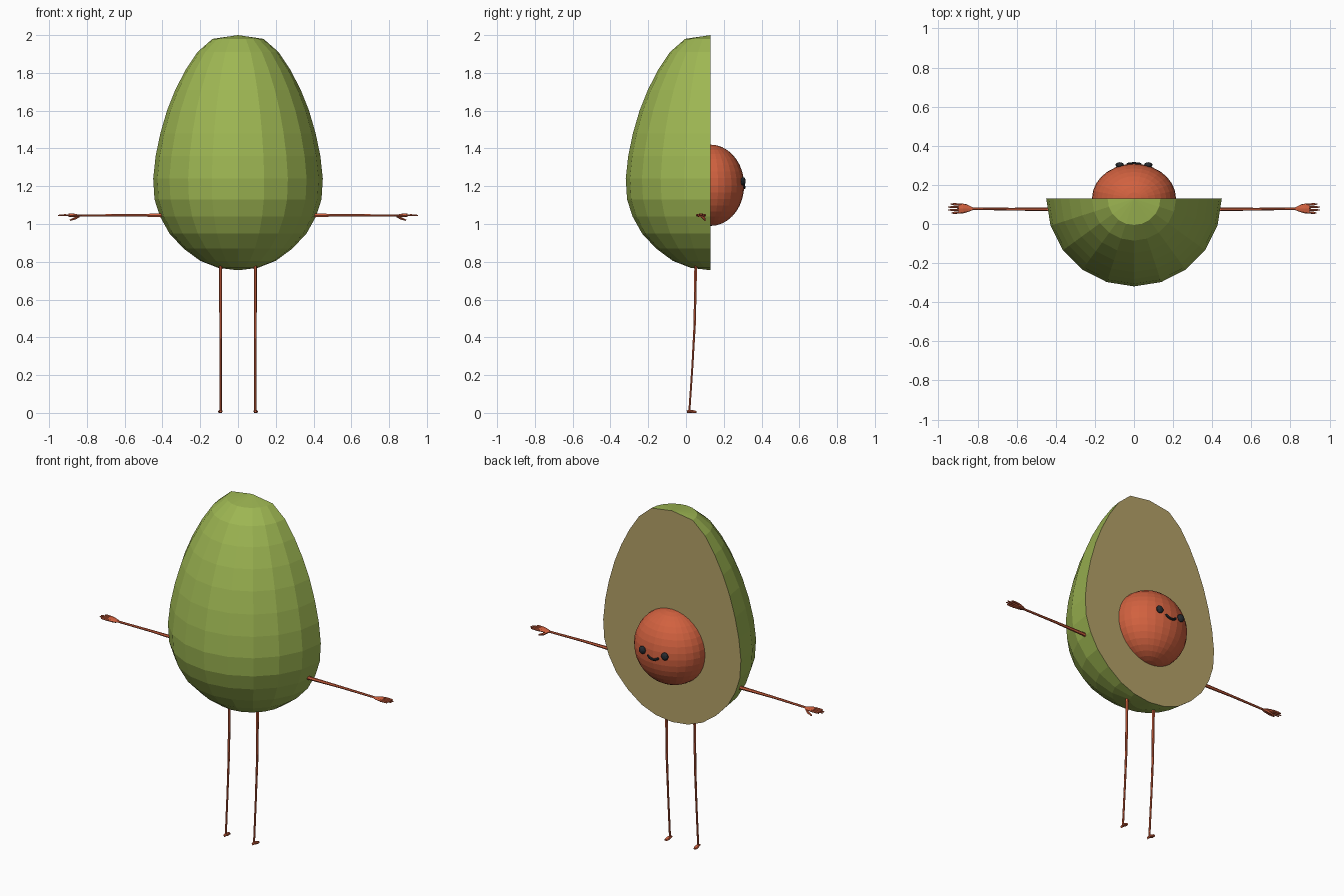
import bpy, bmesh, math
from mathutils import Vector

if "Cube" in bpy.data.objects:
    bpy.data.objects.remove(bpy.data.objects["Cube"])


def material(name, rgb):
    m = bpy.data.materials.new(name)
    m.diffuse_color = (*rgb, 1)
    m.use_nodes = True
    m.node_tree.nodes["Principled BSDF"].inputs["Base Color"].default_value = m.diffuse_color
    return m


SKIN = material("green skin", (0.34, 0.47, 0.085))
FLESH = material("tan flesh", (0.46, 0.36, 0.14))
BROWN = material("reddish brown", (0.64, 0.12, 0.05))
BLACK = material("soft black", (0.02, 0.024, 0.03))
CUT_Y = 0.13


def finish(bm, name, *mats):
    bmesh.ops.recalc_face_normals(bm, faces=bm.faces)
    me = bpy.data.meshes.new(name)
    bm.to_mesh(me)
    bm.free()
    for m in mats:
        me.materials.append(m)
    ob = bpy.data.objects.new(name, me)
    bpy.context.collection.objects.link(ob)
    return ob


def tube(bm, path, radii, sides=6, flat=(1, 1)):
    """Skin a path with rings; flat scales the two ring axes."""
    pts = [Vector(p) for p in path]
    rings = []
    for i, p in enumerate(pts):
        t = (pts[min(i + 1, len(pts) - 1)] - pts[max(i - 1, 0)]).normalized()
        ref = Vector((0, 0, 1)) if abs(t.z) < 0.8 else Vector((0, 1, 0))
        a = t.cross(ref).normalized()
        b = a.cross(t)
        ring = []
        for k in range(sides):
            w = math.tau * k / sides
            ring.append(bm.verts.new(p + radii[i] * (a * math.cos(w) * flat[0] + b * math.sin(w) * flat[1])))
        rings.append(ring)
    for r, s in zip(rings, rings[1:]):
        for k in range(sides):
            n = (k + 1) % sides
            bm.faces.new((r[k], r[n], s[n], s[k]))
    bm.faces.new(rings[0])
    bm.faces.new(rings[-1])


def ellipsoid(name, centre, radii, segs, rings, mat, half=False):
    bm = bmesh.new()
    bmesh.ops.create_uvsphere(bm, u_segments=segs, v_segments=rings, radius=1)
    for v in bm.verts:
        v.co = Vector(c + r * p for c, r, p in zip(centre, radii, v.co))
    if half:
        bmesh.ops.bisect_plane(bm, geom=bm.verts[:] + bm.edges[:] + bm.faces[:],
                               plane_co=(0, CUT_Y - 0.004, 0), plane_no=(0, -1, 0), clear_outer=True)
    return finish(bm, name, mat)


# Halved fruit: half lathe of an egg profile, closed by the flat cut
profile = [(0.135, 1.98), (0.215, 1.91), (0.278, 1.815), (0.332, 1.71), (0.376, 1.60),
           (0.411, 1.48), (0.436, 1.36), (0.449, 1.24), (0.442, 1.13), (0.413, 1.04),
           (0.363, 0.95), (0.288, 0.87), (0.20, 0.805), (0.105, 0.768)]
bm = bmesh.new()
top = bm.verts.new((0, CUT_Y, 2.0))
bottom = bm.verts.new((0, CUT_Y, 0.755))
rows = [[bm.verts.new((r * math.cos(math.pi * k / 10), CUT_Y - r * math.sin(math.pi * k / 10), z))
         for k in range(11)] for r, z in profile]
for k in range(10):
    bm.faces.new((top, rows[0][k], rows[0][k + 1]))
    bm.faces.new((bottom, rows[-1][k + 1], rows[-1][k]))
    for r, s in zip(rows, rows[1:]):
        bm.faces.new((r[k], s[k], s[k + 1], r[k + 1]))
cut = bm.faces.new([top] + [r[0] for r in rows] + [bottom] + [r[10] for r in reversed(rows)])
cut.material_index = 1
finish(bm, "halved_fruit", SKIN, FLESH)

# Pit with face
ellipsoid("pit", (0, CUT_Y, 1.205), (0.215, 0.178, 0.215), 28, 18, BROWN, half=True)
for side, label in ((1, "right"), (-1, "left")):
    ellipsoid(label + "_eye", (0.073 * side, 0.302, 1.226), (0.022, 0.014, 0.022), 12, 8, BLACK)
bm = bmesh.new()
smile = []
for i in range(9):
    u = i / 4 - 1
    smile.append((0.036 * u, 0.309 - 0.003 * u * u, 1.192 + 0.016 * u * u))
tube(bm, smile, [0.005] + [0.007] * 7 + [0.005], 8)
finish(bm, "smile", BLACK)

for side, label in ((1, "right"), (-1, "left")):
    def X(points):
        return [(side * x, y, z) for x, y, z in points]

    # Arm
    bm = bmesh.new()
    tube(bm, X([(0.37, 0.075, 1.045), (0.42, 0.075, 1.046), (0.62, 0.076, 1.047), (0.84, 0.078, 1.044)]),
         [0.011, 0.010, 0.007, 0.006])
    finish(bm, label + "_arm", BROWN)

    # Hand: flat palm, four fingers and a drooping thumb
    bm = bmesh.new()
    tube(bm, X([(0.825, 0.078, 1.044), (0.85, 0.079, 1.044), (0.875, 0.079, 1.046), (0.897, 0.079, 1.046)]),
         [0.007, 0.018, 0.025, 0.023], 8, (1, 0.4))
    for i, tip in enumerate((0.932, 0.95, 0.952, 0.938)):
        y = 0.059 + 0.0135 * i
        tube(bm, X([(0.885, y, 1.046), (0.92, y + 0.001 * (i - 1.5), 1.047), (tip, y + 0.002 * (i - 1.5), 1.046)]),
             [0.006, 0.0055, 0.003])
    tube(bm, X([(0.845, 0.085, 1.042), (0.862, 0.096, 1.03), (0.89, 0.101, 1.02)]), [0.008, 0.007, 0.004])
    finish(bm, label + "_hand", BROWN)

    # Leg
    bm = bmesh.new()
    lx = 0.092
    tube(bm, X([(lx, 0.052, 0.80), (lx, 0.05, 0.70), (lx, 0.046, 0.47), (lx, 0.034, 0.25), (lx, 0.018, 0.012)]),
         [0.009, 0.008, 0.007, 0.006, 0.006])
    finish(bm, label + "_leg", BROWN)

    # Foot pointing towards the face side
    bm = bmesh.new()
    tube(bm, X([(lx, 0.004, 0.009), (lx, 0.018, 0.010), (lx + 0.002, 0.036, 0.008), (lx + 0.003, 0.054, 0.005)]),
         [0.007, 0.010, 0.012, 0.008], 8, (1, 0.6))
    for v in bm.verts:
        v.co.z = max(v.co.z, 0.004)
        if v.co.z < 0.005:
            v.co.z = 0
    finish(bm, label + "_foot", BROWN)
